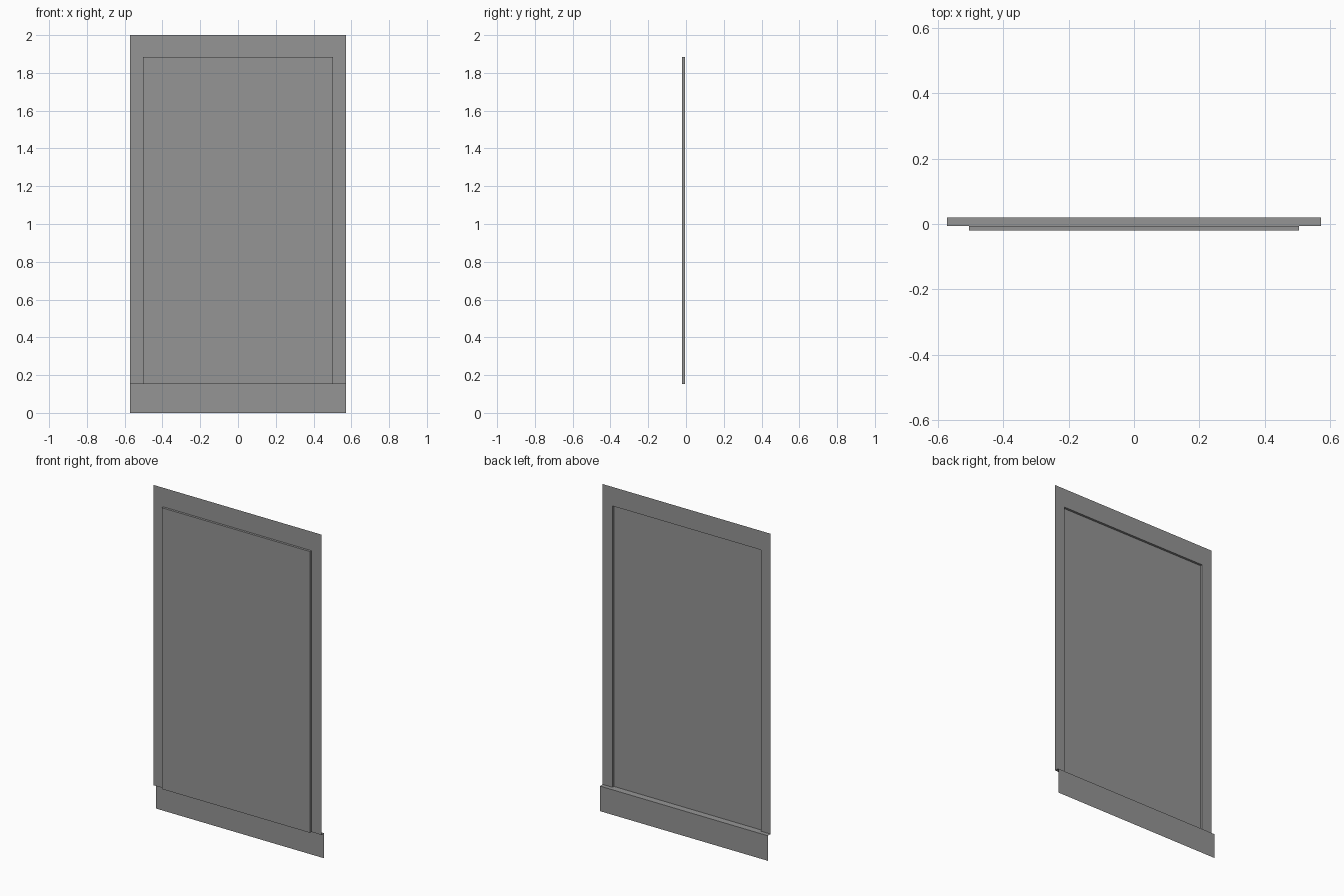
import bpy, bmesh

if "Cube" in bpy.data.objects:
    bpy.data.objects.remove(bpy.data.objects["Cube"])

W, P = 0.571, 0.504                   # half widths of wall and raised panel
TOP, PANEL_TOP, LEDGE = 2.0, 1.883, 0.154
BASE_Y, WALL_Y, PANEL_Y = 0.0205, -0.0065, -0.0205

dark_grey = bpy.data.materials.new("dark_grey")
dark_grey.diffuse_color = (0.3, 0.3, 0.3, 1)
dark_grey.use_nodes = True
dark_grey.node_tree.nodes["Principled BSDF"].inputs["Base Color"].default_value = dark_grey.diffuse_color


def make_object(name, bm):
    bmesh.ops.remove_doubles(bm, verts=bm.verts, dist=1e-5)
    mesh = bpy.data.meshes.new(name)
    bm.to_mesh(mesh)
    bm.free()
    mesh.materials.append(dark_grey)
    obj = bpy.data.objects.new(name, mesh)
    bpy.context.collection.objects.link(obj)
    return obj


def quad(bm, *pts):
    return bm.faces.new([bm.verts.new(p) for p in pts])


def upright(bm, x0, x1, z0, z1, y):
    return quad(bm, (x0, y, z0), (x1, y, z0), (x1, y, z1), (x0, y, z1))


def sweep_x(bm, profile, half):
    # open (y, z) profile stretched across x
    for (y0, z0), (y1, z1) in zip(profile, profile[1:]):
        quad(bm, (-half, y0, z0), (half, y0, z0), (half, y1, z1), (-half, y1, z1))


# Flat wall border: two stiles and a top rail
bm = bmesh.new()
upright(bm, -W, -P, LEDGE, PANEL_TOP, WALL_Y)
upright(bm, P, W, LEDGE, PANEL_TOP, WALL_Y)
for x0, x1 in ((-W, -P), (-P, P), (P, W)):
    upright(bm, x0, x1, PANEL_TOP, TOP, WALL_Y)
make_object("wall_border", bm)

# Raised panel, an open-backed shell with returns to the border
bm = bmesh.new()
face = upright(bm, -P, P, LEDGE, PANEL_TOP, PANEL_Y)
ring = [v.co.copy() for v in face.verts]
for a, b in zip(ring, ring[1:] + ring[:1]):
    quad(bm, b, a, (a.x, WALL_Y, a.z), (b.x, WALL_Y, b.z))
make_object("raised_panel", bm)

# Recessed skirting with its ledge forward to the wall
bm = bmesh.new()
sweep_x(bm, [(BASE_Y, 0), (BASE_Y, LEDGE), (WALL_Y, LEDGE)], W)
make_object("skirting", bm)
